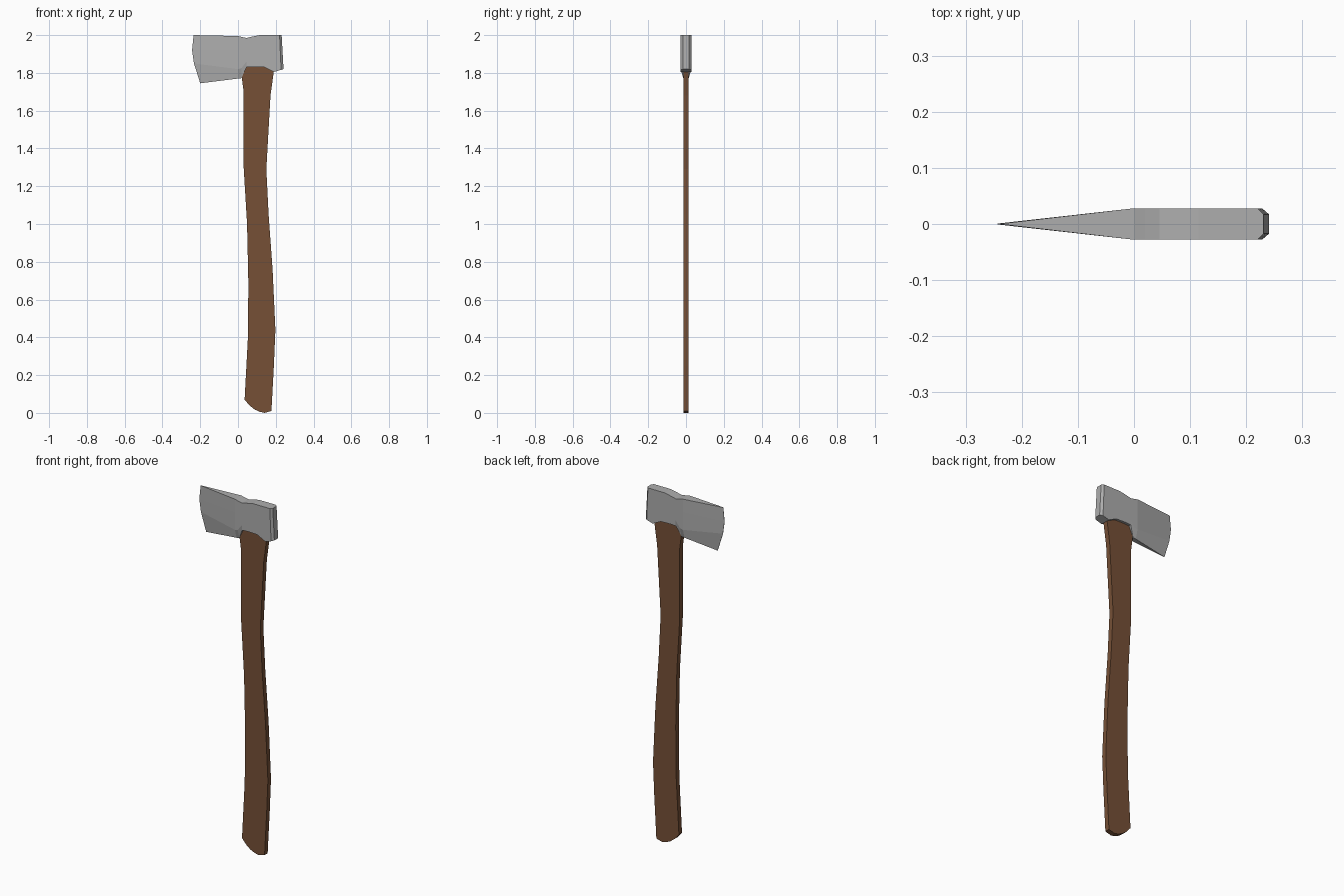
import bpy, bmesh

if "Cube" in bpy.data.objects:
    bpy.data.objects.remove(bpy.data.objects["Cube"])


def material(name, rgb):
    m = bpy.data.materials.new(name)
    m.diffuse_color = (*rgb, 1.0)
    m.use_nodes = True
    m.node_tree.nodes["Principled BSDF"].inputs["Base Color"].default_value = m.diffuse_color
    return m


def finish(bm, name, mat):
    bmesh.ops.recalc_face_normals(bm, faces=bm.faces)
    me = bpy.data.meshes.new(name)
    bm.to_mesh(me)
    bm.free()
    me.materials.append(mat)
    ob = bpy.data.objects.new(name, me)
    bpy.context.collection.objects.link(ob)
    return ob


wood = material("brown wood", (0.18, 0.08, 0.037))
steel = material("grey steel", (0.42, 0.42, 0.42))

# Handle: curved side profile extruded to a thin flat board
left = [(0.06, 1.9), (0.02, 1.775), (0.03, 1.70), (0.03, 1.30), (0.048, 1.0),
        (0.055, 0.68), (0.052, 0.39), (0.035, 0.07)]
bottom = [(0.06, 0.04), (0.088, 0.018), (0.115, 0.006), (0.14, 0.0), (0.177, 0.01)]
right = [(0.19, 0.25), (0.198, 0.44), (0.183, 0.76), (0.162, 1.05), (0.15, 1.29),
         (0.172, 1.68), (0.19, 1.81), (0.18, 1.9)]
bm = bmesh.new()
face = bm.faces.new([bm.verts.new((x, -0.014, z)) for x, z in left + bottom + right])
ext = bmesh.ops.extrude_face_region(bm, geom=[face])
bmesh.ops.translate(bm, vec=(0, 0.028, 0),
                    verts=[v for v in ext["geom"] if isinstance(v, bmesh.types.BMVert)])
finish(bm, "handle", wood)

# Head: columns from cutting edge to poll, each with four (x, z, half width) rows
W = 0.028


def column(x_top, z_top, x_bot, z_bot, z_low, w, w_bot):
    rows = []
    for z in (z_top, 1.92, z_low):
        t = (z_top - z) / (z_top - z_bot)
        rows.append((x_top + (x_bot - x_top) * t, z, w))
    return rows + [(x_bot, z_bot, w_bot)]


columns = [
    [(-0.235, 2.0, 0.0008), (-0.243, 1.92, 0.0008), (-0.233, 1.85, 0.0008), (-0.2, 1.745, 0.0008)],
    column(0.0, 1.995, 0.0, 1.77, 1.82, W, 0.014),
    column(0.02, 1.99, 0.018, 1.772, 1.825, W, 0.014),
    column(0.045, 1.985, 0.045, 1.83, 1.86, W, W),
    column(0.08, 1.993, 0.08, 1.832, 1.86, W, W),
    column(0.115, 2.0, 0.14, 1.83, 1.86, W, W),
    column(0.19, 2.0, 0.19, 1.805, 1.85, W, W),
    column(0.22, 2.0, 0.228, 1.816, 1.85, W, W),
    column(0.231, 2.0, 0.241, 1.82, 1.85, 0.017, 0.017),
]
bm = bmesh.new()
rings = []
for col in columns:
    front = [bm.verts.new((x, -w, z)) for x, z, w in col]
    back = [bm.verts.new((x, w, z)) for x, z, w in reversed(col)]
    rings.append(front + back)
for a, b in zip(rings, rings[1:]):
    n = len(a)
    for i in range(n):
        j = (i + 1) % n
        bm.faces.new((a[i], a[j], b[j], b[i]))
for ring in (rings[0], rings[-1]):
    for i in range(3):
        bm.faces.new((ring[i], ring[i + 1], ring[6 - i], ring[7 - i]))
finish(bm, "axe_head", steel)
